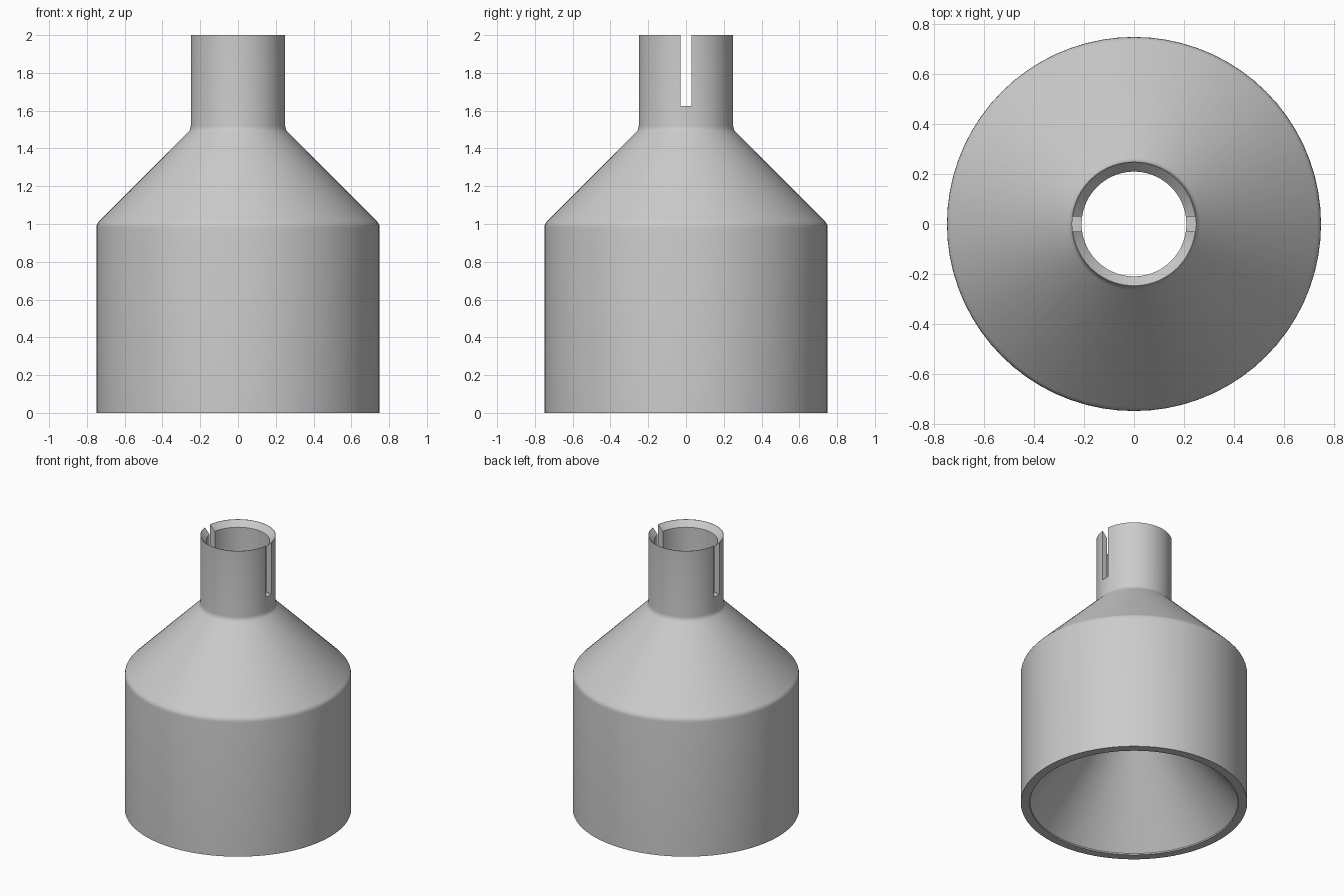
import bpy, bmesh, math
from mathutils import Vector

cube = bpy.data.objects.get("Cube")
if cube:
    bpy.data.objects.remove(cube, do_unlink=True)

SIDES = 72


def make_material(name, rgb):
    mat = bpy.data.materials.new(name)
    mat.use_nodes = True
    mat.diffuse_color = (*rgb, 1)
    mat.node_tree.nodes["Principled BSDF"].inputs["Base Color"].default_value = (*rgb, 1)
    return mat


def rounded(before, corner, after, cut, steps=3):
    """Replace a profile corner by a small curve."""
    b, c, a = Vector(before), Vector(corner), Vector(after)
    start = c + (b - c).normalized() * cut
    end = c + (a - c).normalized() * cut
    ts = [i / steps for i in range(steps + 1)]
    return [tuple(start * (1 - t) ** 2 + c * 2 * t * (1 - t) + end * t * t) for t in ts]


def lathe(name, profile):
    """Revolve a closed (radius, height) profile about z."""
    bm = bmesh.new()
    rings = []
    for i in range(SIDES):
        a = 2 * math.pi * i / SIDES
        rings.append([bm.verts.new((r * math.cos(a), r * math.sin(a), z)) for r, z in profile])
    n = len(profile)
    for i in range(SIDES):
        here, there = rings[i], rings[(i + 1) % SIDES]
        for j in range(n):
            k = (j + 1) % n
            bm.faces.new((here[j], there[j], there[k], here[k]))
    bmesh.ops.recalc_face_normals(bm, faces=bm.faces)
    mesh = bpy.data.meshes.new(name)
    bm.to_mesh(mesh)
    bm.free()
    obj = bpy.data.objects.new(name, mesh)
    bpy.context.collection.objects.link(obj)
    return obj


# Hollow body: cylinder, shoulder and neck outside, funnel and bore inside
foot, shoulder, neck, top = (0.75, 0), (0.75, 1), (0.25, 1.5), (0.25, 2)
outside = [foot, *rounded(foot, shoulder, neck, 0.02), *rounded(shoulder, neck, top, 0.02), top]
inside = [(0.247, 2), (0.21, 1.96), (0.21, 0.61), (0.69, 0.01), (0.69, 0)]
body = lathe("reducer_body", outside + inside)
body.data.materials.append(make_material("grey", (0.6, 0.6, 0.6)))

# Slot across both sides of the neck
bpy.ops.mesh.primitive_cube_add(size=1, location=(0, 0, 1.875))
cutter = bpy.context.object
cutter.name = "slot_cutter"
cutter.scale = (0.8, 0.06, 0.5)
cutter.hide_render = True
slot = body.modifiers.new("slot", "BOOLEAN")
slot.operation = "DIFFERENCE"
slot.solver = "EXACT"
slot.object = cutter

bpy.ops.object.select_all(action="DESELECT")
body.select_set(True)
bpy.context.view_layer.objects.active = body
bpy.ops.object.modifier_apply(modifier="slot")
bpy.data.objects.remove(cutter, do_unlink=True)
bpy.ops.object.shade_smooth_by_angle(angle=math.radians(30))
